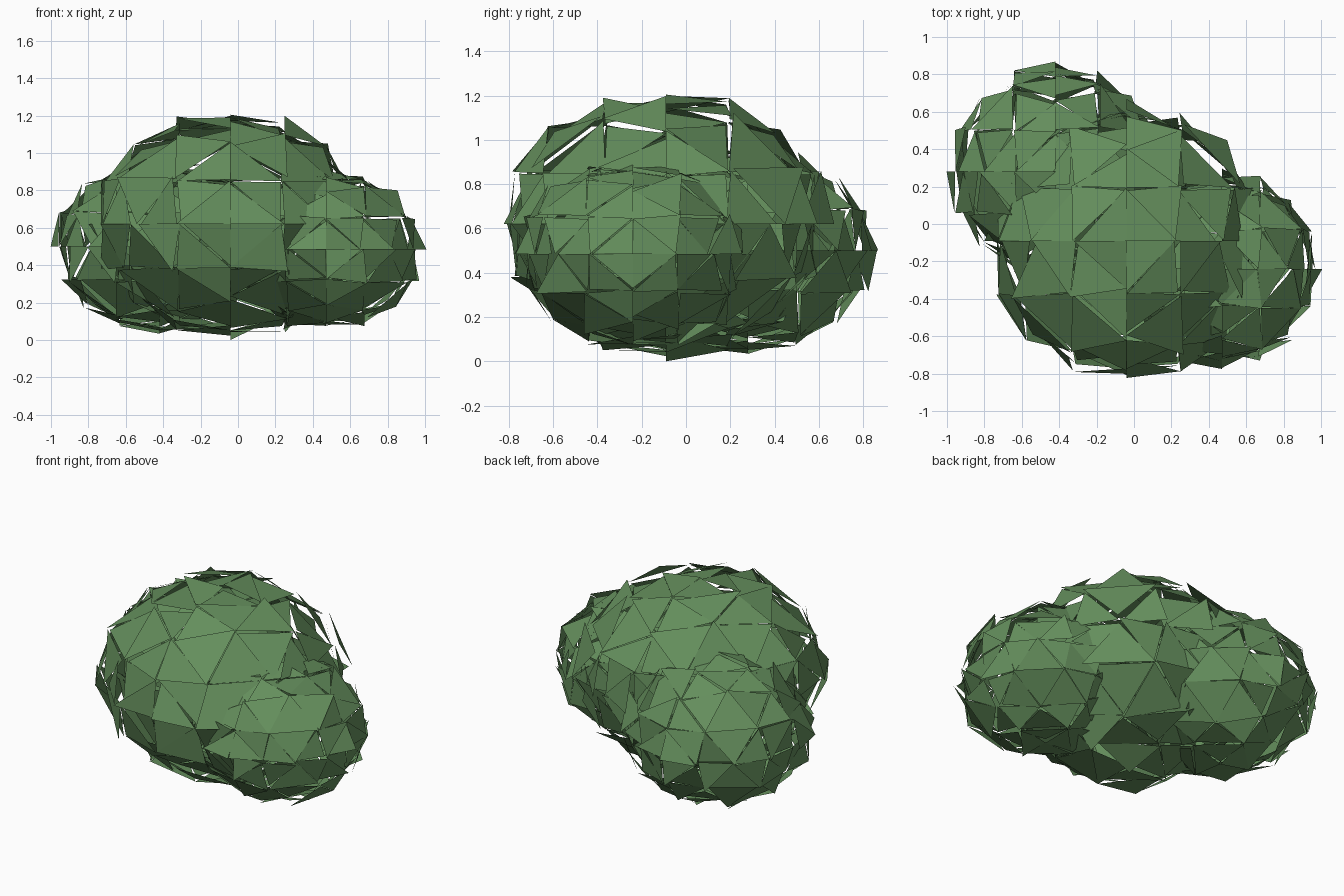
import bpy, random
from mathutils import Vector

if "Cube" in bpy.data.objects:
    bpy.data.objects.remove(bpy.data.objects["Cube"])

random.seed(11)

leaf = bpy.data.materials.new("leaf_green")
leaf.diffuse_color = (0.127, 0.27, 0.107, 1)
leaf.use_nodes = True
leaf.node_tree.nodes["Principled BSDF"].inputs["Base Color"].default_value = leaf.diffuse_color


def split(tri, depth):
    """Split a triangle on the unit sphere into four, repeatedly."""
    if depth == 0:
        return [tri]
    a, b, c = tri
    ab, bc, ca = (a + b).normalized(), (b + c).normalized(), (c + a).normalized()
    return [t for part in ((a, ab, ca), (ab, b, bc), (ca, bc, c), (ab, bc, ca))
            for t in split(part, depth - 1)]


def sphere_triangles():
    """Round octahedron with 128 triangles."""
    out = []
    for sx in (1, -1):
        for sy in (1, -1):
            for sz in (1, -1):
                tri = [Vector((sx, 0, 0)), Vector((0, sy, 0)), Vector((0, 0, sz))]
                if sx * sy * sz < 0:
                    tri.reverse()
                out += split(tuple(tri), 2)
    return out


def leaf_clump(name, centre, radius, height):
    """Loose triangles, each corner pushed in or out at random."""
    verts, faces = [], []
    for tri in sphere_triangles():
        faces.append(tuple(range(len(verts), len(verts) + 3)))
        for v in tri:
            k = random.uniform(0.87, 1.015)
            verts.append(Vector(centre) + Vector((v.x * radius, v.y * radius, v.z * height)) * k)
    for v in verts:
        v.z = max(v.z, 0)
    mesh = bpy.data.meshes.new(name)
    mesh.from_pydata(verts, [], faces)
    mesh.materials.append(leaf)
    bpy.context.collection.objects.link(bpy.data.objects.new(name, mesh))


# Three overlapping clumps of the bush
leaf_clump("main_clump", (-0.04, -0.09, 0.62), 0.75, 0.62)
leaf_clump("back_left_clump", (-0.42, 0.28, 0.50), 0.58, 0.475)
leaf_clump("front_right_clump", (0.47, -0.24, 0.485), 0.535, 0.44)
